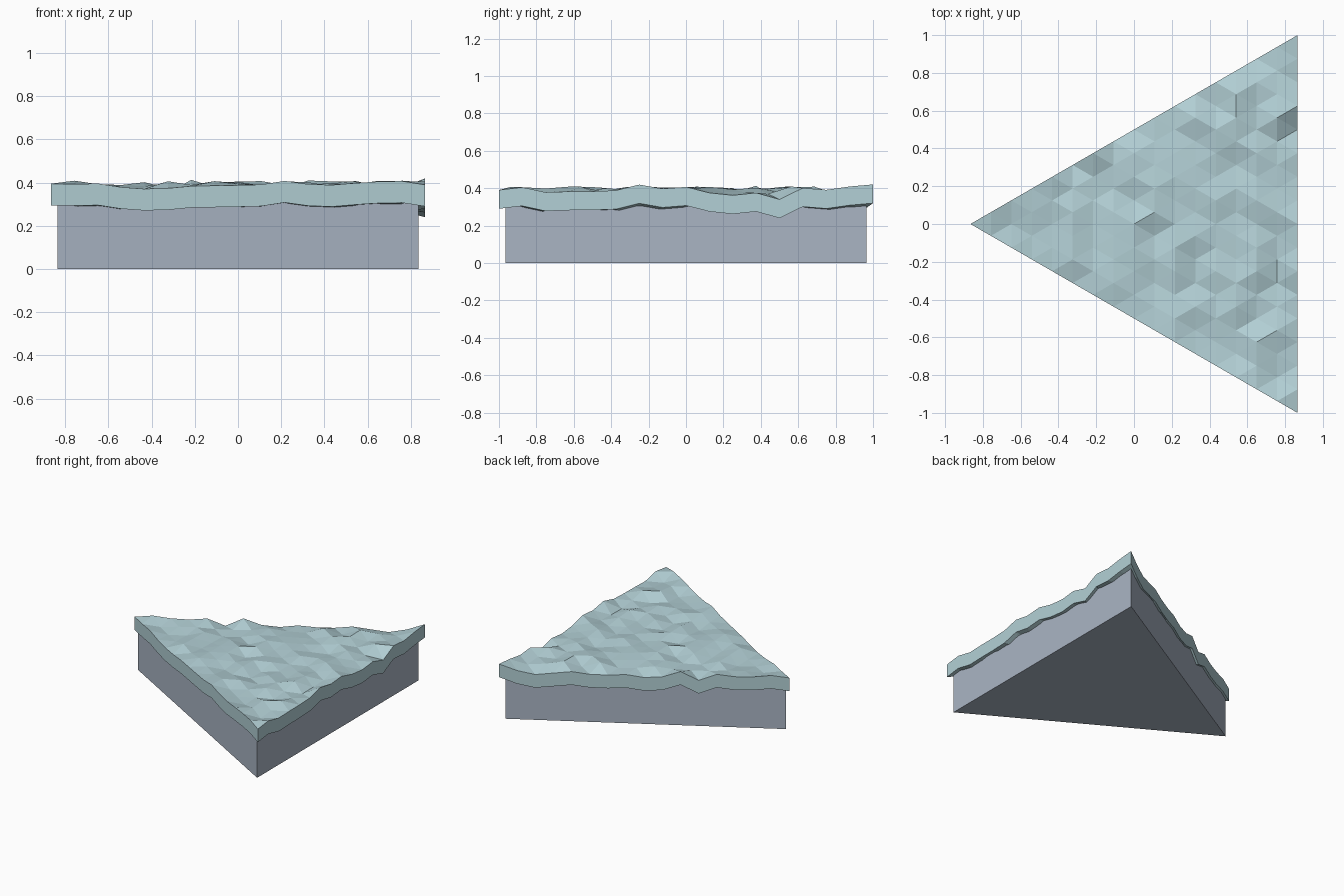
import bpy, bmesh, math, random

if "Cube" in bpy.data.objects:
    bpy.data.objects.remove(bpy.data.objects["Cube"])

N = 16                      # lattice steps per side
H = math.sqrt(3) / 2        # half the depth of the triangle in x
THICK = 0.1
random.seed(4)

# Surface heights along the three borders (from the left tip, or from -y to +y)
FRONT = [.395, .393, .396, .379, .371, .374, .384, .386, .388, .391,
         .408, .393, .389, .398, .405, .407, .39]
RIGHT = [.39, .405, .378, .382, .383, .388, .419, .397, .407, .375,
         .362, .375, .34, .401, .391, .409, .42]
BACK = [.395, .409, .393, .389, .402, .352, .413, .368, .358, .375,
        .366, .367, .382, .366, .35, .375, .42]


def material(name, color):
    m = bpy.data.materials.new(name)
    m.diffuse_color = (*color, 1)
    m.use_nodes = True
    m.node_tree.nodes["Principled BSDF"].inputs["Base Color"].default_value = m.diffuse_color
    return m


def add_object(name, bm, mat):
    bmesh.ops.recalc_face_normals(bm, faces=bm.faces[:])
    mesh = bpy.data.meshes.new(name)
    bm.to_mesh(mesh)
    bm.free()
    mesh.materials.append(mat)
    obj = bpy.data.objects.new(name, mesh)
    bpy.context.collection.objects.link(obj)
    return obj


def height(i, j):
    if i == N:
        return RIGHT[j]
    if j == 0:
        return FRONT[i]
    if j == i:
        return BACK[i]
    return random.uniform(.365, .41)


def extrude_down(bm, place):
    """Extrude all faces into a solid, moving the new vertices with place()."""
    ext = bmesh.ops.extrude_face_region(bm, geom=bm.faces[:], use_keep_orig=True)
    for v in ext["geom"]:
        if isinstance(v, bmesh.types.BMVert):
            place(v)


def lower(v):
    v.co.z -= THICK


def to_ground(v):
    v.co.z = 0


# Water slab: triangular lattice with uneven heights, constant thickness
bm = bmesh.new()
grid = [[bm.verts.new((-H + 2 * H * i / N, (j - i / 2) * 2 / N, height(i, j)))
         for j in range(i + 1)] for i in range(N + 1)]
for i in range(N):
    for j in range(i + 1):
        bm.faces.new((grid[i][j], grid[i + 1][j], grid[i + 1][j + 1]))
        if j < i:
            bm.faces.new((grid[i][j], grid[i + 1][j + 1], grid[i][j + 1]))
extrude_down(bm, lower)
add_object("water_surface", bm, material("water", (.45, .63, .67)))

# Base: slightly smaller triangular block reaching up into the slab
S = 0.965
bm = bmesh.new()
bm.faces.new([bm.verts.new((x * S, y * S, .325))
              for x, y in ((-H, 0), (H, -1), (H, 1))])
extrude_down(bm, to_ground)
add_object("tile_base", bm, material("base", (.40, .46, .55)))
